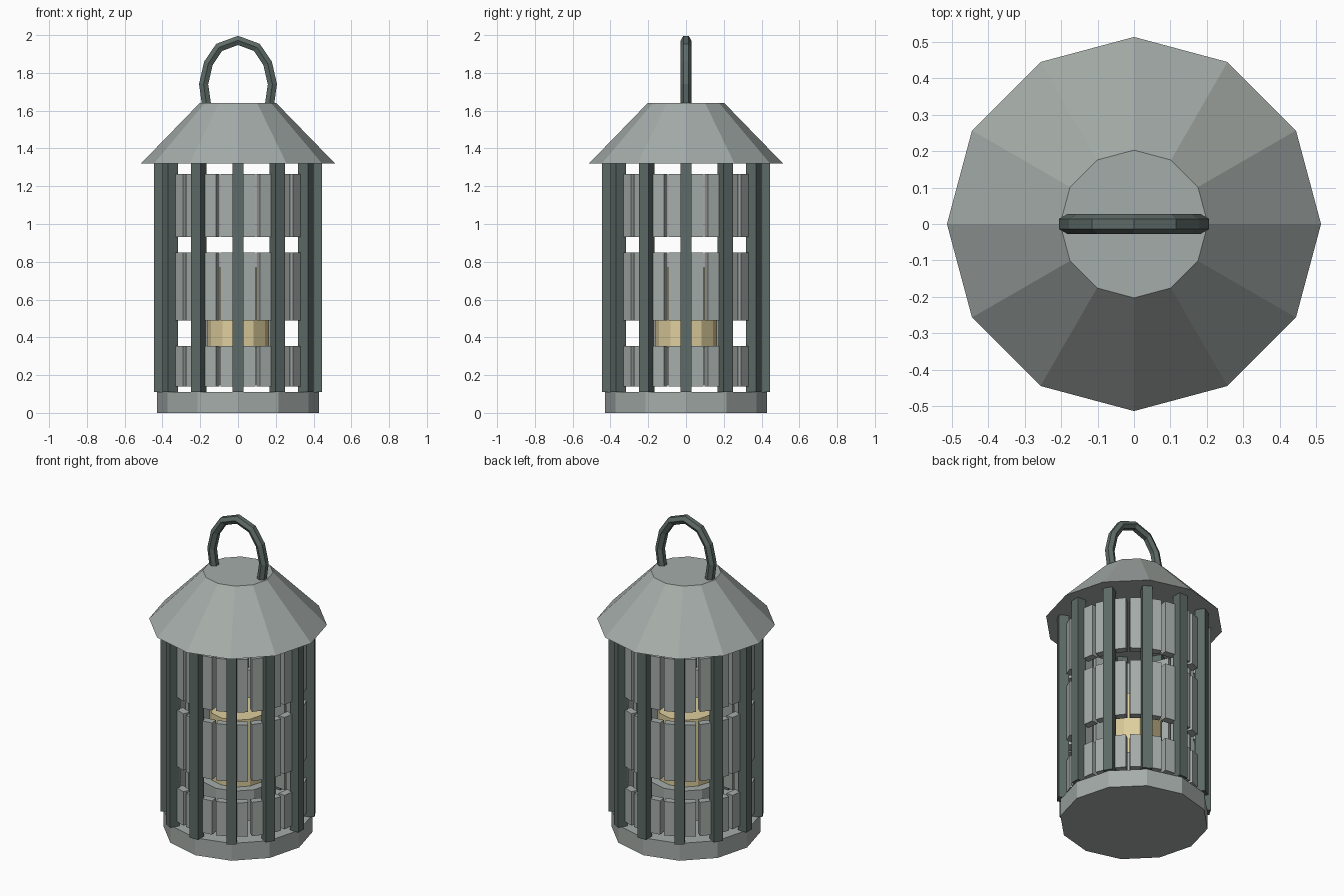
import bpy, math
from mathutils import Matrix
import bmesh

if "Cube" in bpy.data.objects:
    bpy.data.objects.remove(bpy.data.objects["Cube"])


def material(name, rgb):
    m = bpy.data.materials.new(name)
    m.diffuse_color = (*rgb, 1)
    m.use_nodes = True
    m.node_tree.nodes["Principled BSDF"].inputs["Base Color"].default_value = m.diffuse_color
    return m


GREY = material("grey_metal", (0.375, 0.415, 0.395))
DARK = material("dark_green_metal", (0.110, 0.145, 0.133))
WAX = material("cream_wax", (0.73, 0.62, 0.34))


def finish(name, bm, mat):
    bmesh.ops.recalc_face_normals(bm, faces=bm.faces)
    me = bpy.data.meshes.new(name)
    bm.to_mesh(me)
    bm.free()
    me.materials.append(mat)
    ob = bpy.data.objects.new(name, me)
    bpy.context.collection.objects.link(ob)
    return ob


def frustum(name, r0, r1, z0, z1, mat, sides=12):
    """Flat-sided drum or cone with a corner on the x axis."""
    bm = bmesh.new()
    rings = []
    for r, z in ((r0, z0), (r1, z1)):
        rings.append([bm.verts.new((r * math.cos(2 * math.pi * i / sides),
                                    r * math.sin(2 * math.pi * i / sides), z))
                      for i in range(sides)])
    low, high = rings
    bm.faces.new(low)
    bm.faces.new(high)
    for i in range(sides):
        j = (i + 1) % sides
        bm.faces.new((low[i], low[j], high[j], high[i]))
    return finish(name, bm, mat)


def bar_ring(name, angles, radius, depth, width, z0, z1, mat):
    """Ring of upright boxes facing outwards."""
    bm = bmesh.new()
    for a in angles:
        turn = Matrix.Rotation(math.radians(a), 4, 'Z')
        place = Matrix.Translation((radius, 0, (z0 + z1) / 2))
        size = Matrix.Diagonal((depth, width, z1 - z0, 1))
        bmesh.ops.create_cube(bm, size=1, matrix=turn @ place @ size)
    return finish(name, bm, mat)


# base and roof
frustum("base", 0.43, 0.43, 0, 0.11, GREY)
frustum("roof", 0.514, 0.203, 1.32, 1.64, GREY)

# upright posts on the corners
bar_ring("posts", range(0, 360, 30), 0.415, 0.06, 0.058, 0.11, 1.32, DARK)

# three tiers of slats, a pair between each two posts
pairs = [mid + side for mid in range(15, 360, 30) for side in (-7, 7)]
for name, z0, z1 in (("lower_slats", 0.14, 0.355),
                     ("middle_slats", 0.49, 0.85),
                     ("upper_slats", 0.93, 1.265)):
    bar_ring(name, pairs, 0.377, 0.046, 0.074, z0, z1, GREY)

# candle on its plate
frustum("candle_plate", 0.22, 0.22, 0.15, 0.345, GREY)
frustum("candle", 0.165, 0.165, 0.345, 0.77, WAX)

# carrying handle
half = [(0.165, 1.62), (0.182, 1.74), (0.157, 1.85), (0.1, 1.935)]
path = [(-x, z) for x, z in half] + [(0, 1.972)] + half[::-1]
cu = bpy.data.curves.new("handle", 'CURVE')
cu.dimensions = '3D'
cu.bevel_depth = 0.028
cu.bevel_resolution = 1
cu.use_fill_caps = True
sp = cu.splines.new('POLY')
sp.points.add(len(path) - 1)
for p, (x, z) in zip(sp.points, path):
    p.co = (x, 0, z, 1)
sp.use_smooth = False
cu.materials.append(DARK)
handle = bpy.data.objects.new("handle", cu)
bpy.context.collection.objects.link(handle)
